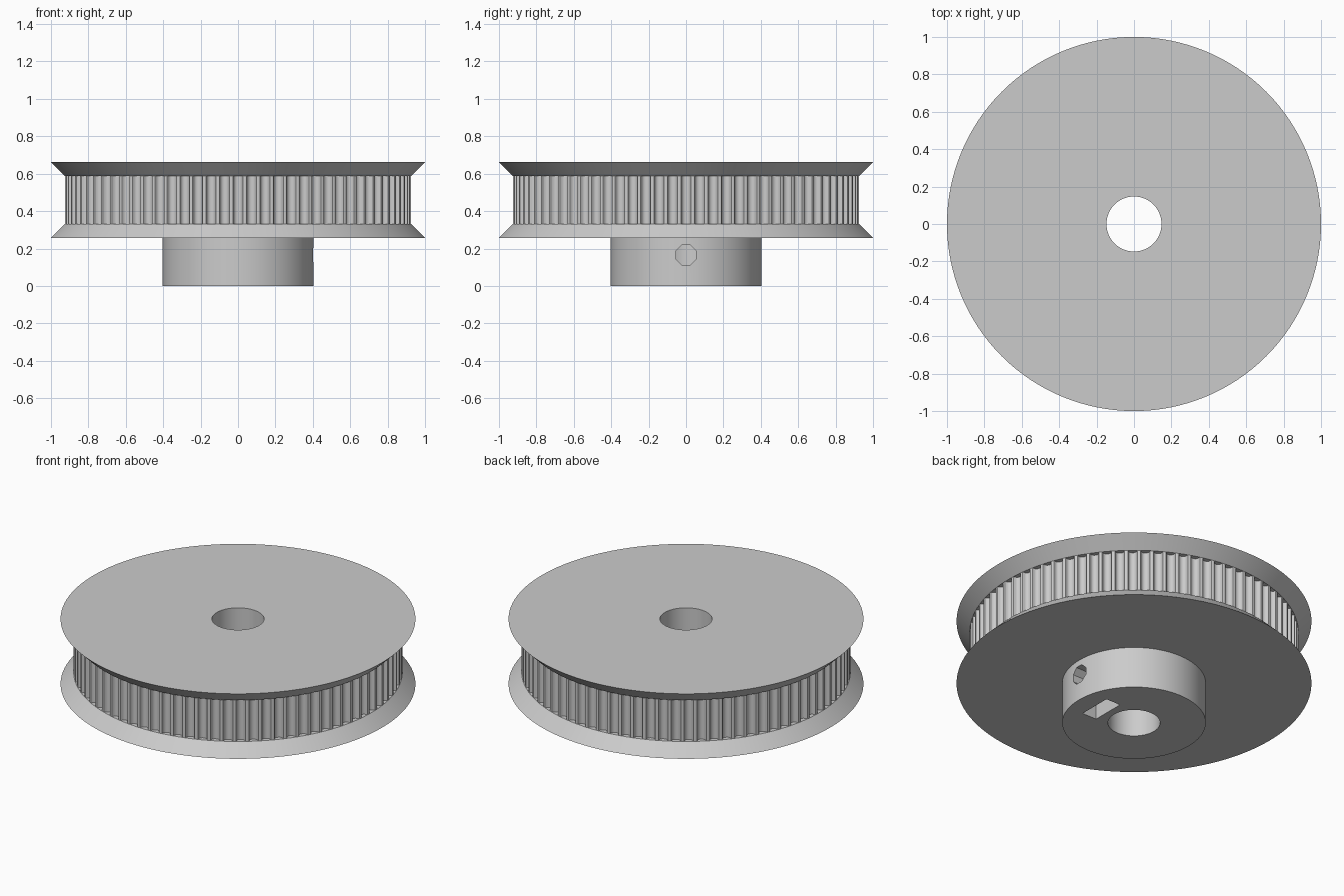
import bpy, bmesh, math
from mathutils import Matrix, Vector

if "Cube" in bpy.data.objects:
    bpy.data.objects.remove(bpy.data.objects["Cube"], do_unlink=True)

# Dimensions in millimetres, scaled to model units
S = 0.03675
TEETH = 80
RIM = 25.21 * S            # radius at the tooth tips
OUTER = 1.0                # flange radius
BORE, HUB = 4 * S, 11 * S
Z_HUB, FLANGE, BELT = 7 * S, 2 * S, 7 * S
Z_BELT = Z_HUB + FLANGE
Z_UPPER = Z_BELT + BELT
SCREW_Z = 4.5 * S

metal = bpy.data.materials.new("light_grey_metal")
metal.use_nodes = True
metal.diffuse_color = (0.6, 0.6, 0.6, 1)
metal.node_tree.nodes["Principled BSDF"].inputs["Base Color"].default_value = (0.6, 0.6, 0.6, 1)


def make_object(name, bm):
    bmesh.ops.recalc_face_normals(bm, faces=bm.faces)
    mesh = bpy.data.meshes.new(name)
    bm.to_mesh(mesh)
    bm.free()
    mesh.materials.append(metal)
    obj = bpy.data.objects.new(name, mesh)
    bpy.context.collection.objects.link(obj)
    return obj


def lathe(name, profile, steps=128):
    """Revolve a closed (radius, z) profile around the z axis."""
    bm = bmesh.new()
    rings = []
    for i in range(steps):
        a = math.tau * i / steps
        rings.append([bm.verts.new((r * math.cos(a), r * math.sin(a), z)) for r, z in profile])
    n = len(profile)
    for i in range(steps):
        p, q = rings[i], rings[(i + 1) % steps]
        for j in range(n):
            k = (j + 1) % n
            bm.faces.new((p[j], q[j], q[k], p[k]))
    return make_object(name, bm)


def wall(bm, outline, z0, z1):
    """Upright wall along a closed outline."""
    low = [bm.verts.new((x, y, z0)) for x, y in outline]
    high = [bm.verts.new((x, y, z1)) for x, y in outline]
    for i in range(len(outline)):
        j = (i + 1) % len(outline)
        bm.faces.new((low[i], low[j], high[j], high[i]))


def prism(bm, sides, radius, x0, x1, z, turn):
    """Solid prism along x."""
    m = (Matrix.Translation(((x0 + x1) / 2, 0, z)) @ Matrix.Rotation(math.pi / 2, 4, 'Y')
         @ Matrix.Rotation(turn, 4, 'Z'))
    bmesh.ops.create_cone(bm, cap_ends=True, segments=sides, radius1=radius,
                          radius2=radius, depth=x1 - x0, matrix=m)


def cut(target, name, bm):
    cutter = make_object(name, bm)
    cutter.hide_render = True
    mod = target.modifiers.new(name, 'BOOLEAN')
    mod.operation, mod.solver, mod.object = 'DIFFERENCE', 'EXACT', cutter
    bpy.context.view_layer.objects.active = target
    bpy.ops.object.modifier_apply(modifier=mod.name)
    bpy.data.objects.remove(cutter, do_unlink=True)


# Hub with the lower flange
hub = lathe("hub_and_lower_flange", [(BORE, 0), (HUB, 0), (HUB, Z_HUB), (OUTER, Z_HUB),
                                     (RIM, Z_BELT), (BORE, Z_BELT)])

# Nut pocket: slot open at the bottom, ending in a hexagon
nut_in, nut_out, nut_half = 5.2 * S, 7.9 * S, 2.85 * S
bm = bmesh.new()
slot = Matrix.Translation(((nut_in + nut_out) / 2, 0, SCREW_Z / 2 - 0.05))
slot = slot @ Matrix.Diagonal((nut_out - nut_in, nut_half * 2, SCREW_Z + 0.1, 1))
bmesh.ops.create_cube(bm, size=1, matrix=slot)
cut(hub, "nut_slot", bm)
bm = bmesh.new()
prism(bm, 6, nut_half / math.cos(math.pi / 6), nut_in, nut_out, SCREW_Z, 0)
cut(hub, "nut_hexagon", bm)

# Grub screw hole
bm = bmesh.new()
prism(bm, 8, 1.6 * S, 0.05, HUB + 0.1, SCREW_Z, math.pi / 8)
cut(hub, "screw_hole", bm)

# Toothed belt ring: rounded grooves given as (half width, depth)
groove = [(0.847, 0), (0.735, 0.037), (0.678, 0.13), (0.656, 0.238), (0.62, 0.343),
          (0.572, 0.444), (0.512, 0.54), (0.406, 0.637), (0.282, 0.707), (0.144, 0.75)]
half = [(w * S, d * S) for w, d in groove]
section = [(-w, d) for w, d in half] + [(0, 0.764 * S)] + half[::-1]
outline = []
for t in range(TEETH):
    a = math.tau * t / TEETH
    for w, d in section:
        v = Matrix.Rotation(a, 2) @ Vector((math.sqrt(RIM ** 2 - half[0][0] ** 2) - d, w))
        outline.append((v.x, v.y))
bm = bmesh.new()
wall(bm, outline, Z_BELT, Z_UPPER)
ring = make_object("toothed_ring", bm)

# Shaft bore between the flanges, facing inward
bm = bmesh.new()
wall(bm, [(BORE * math.cos(math.tau * i / 128), BORE * math.sin(math.tau * i / 128))
          for i in range(128)], Z_BELT, Z_UPPER)
bore = make_object("shaft_bore", bm)
bore.data.flip_normals()

# Upper flange
top = lathe("upper_flange", [(BORE, Z_UPPER), (RIM, Z_UPPER), (OUTER, Z_UPPER + FLANGE),
                             (BORE, Z_UPPER + FLANGE)])

# Smooth round surfaces, keep edges crisp
bpy.ops.object.select_all(action='DESELECT')
for obj in (hub, ring, bore, top):
    obj.select_set(True)
bpy.context.view_layer.objects.active = hub
bpy.ops.object.shade_smooth_by_angle(angle=math.radians(30))
